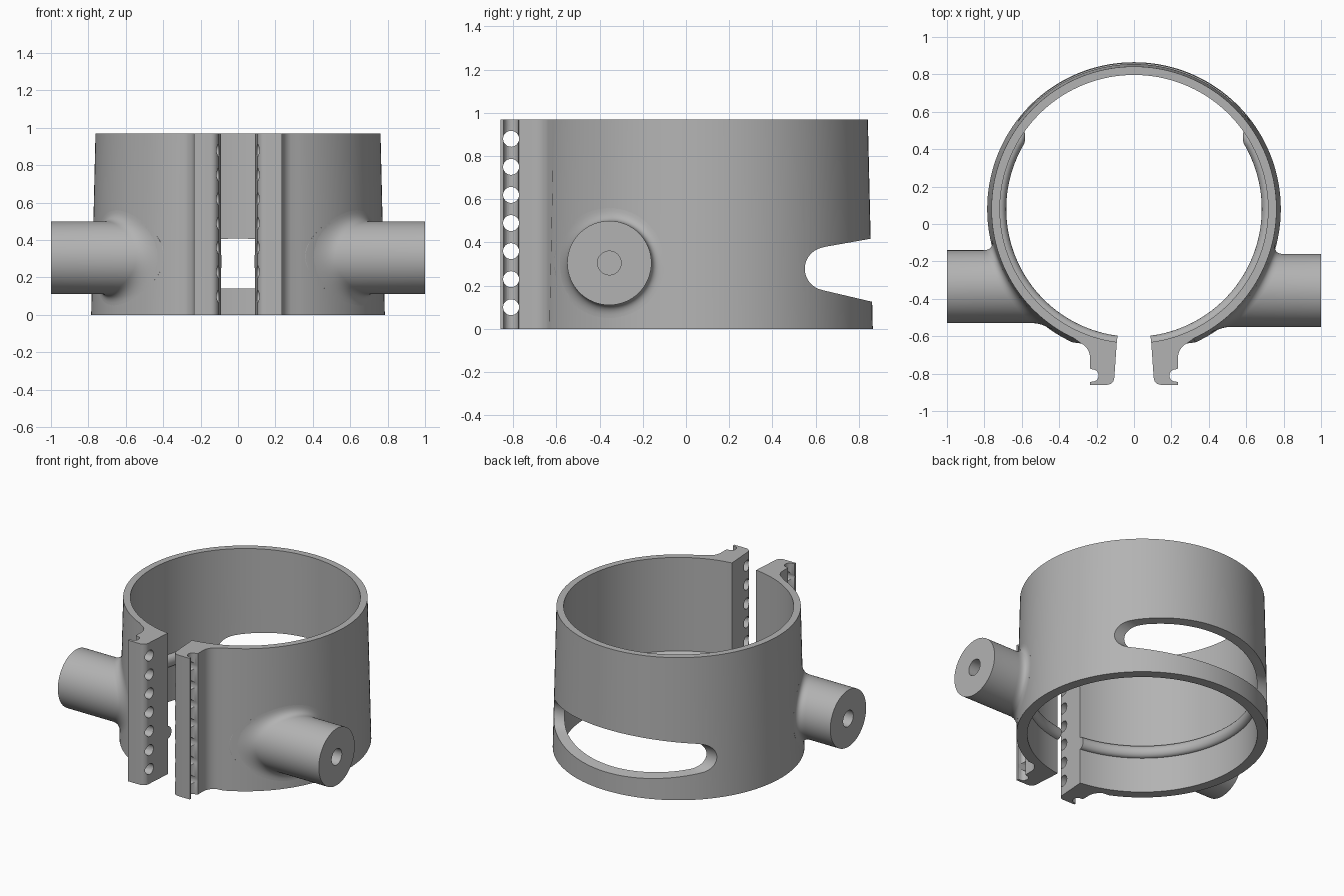
import bpy, bmesh
from math import sin, cos, pi, sqrt, atan2
from mathutils import Vector

if "Cube" in bpy.data.objects:
    bpy.data.objects.remove(bpy.data.objects["Cube"])

CY = 0.08                      # ring centre on y
R_BOT, R_TOP, R_IN = 0.785, 0.762, 0.717
HEIGHT = 0.97
SEG = 128

grey = bpy.data.materials.new("plain_grey")
grey.use_nodes = True
grey.diffuse_color = (0.45, 0.45, 0.45, 1)
grey.node_tree.nodes["Principled BSDF"].inputs["Base Color"].default_value = grey.diffuse_color


def make_object(name, bm):
    bmesh.ops.recalc_face_normals(bm, faces=bm.faces)
    mesh = bpy.data.meshes.new(name)
    bm.to_mesh(mesh)
    bm.free()
    mesh.materials.append(grey)
    obj = bpy.data.objects.new(name, mesh)
    bpy.context.collection.objects.link(obj)
    return obj


def skin(bm, rings):
    """Bridge consecutive closed rings of points with quads."""
    loops = [[bm.verts.new(p) for p in ring] for ring in rings]
    for a, b in zip(loops, loops[1:]):
        n = len(a)
        for i in range(n):
            bm.faces.new((a[i], a[(i + 1) % n], b[(i + 1) % n], b[i]))
    return loops


def smooth(obj):
    bpy.ops.object.select_all(action='DESELECT')
    obj.select_set(True)
    bpy.context.view_layer.objects.active = obj
    bpy.ops.object.shade_smooth_by_angle(angle=0.6)


def cut(obj, cutter):
    mod = obj.modifiers.new("cut", 'BOOLEAN')
    mod.operation, mod.solver, mod.object = 'DIFFERENCE', 'EXACT', cutter
    bpy.context.view_layer.objects.active = obj
    bpy.ops.object.modifier_apply(modifier=mod.name)
    bpy.data.objects.remove(cutter)


def arc(cx, cy, r, a0, a1, n):
    return [(cx + r * cos(a0 + (a1 - a0) * i / n), cy + r * sin(a0 + (a1 - a0) * i / n))
            for i in range(n + 1)]


# Clamp band: split ring with a grooved flange on each side of the gap
flange = [(0.092, CY - sqrt(R_IN ** 2 - 0.092 ** 2))]
flange += arc(0.145, -0.82, 0.04, pi, 1.5 * pi, 6)
flange += [(0.235, -0.86), (0.235, -0.845)]
flange += arc(0.222, -0.81, 0.033, -1.5, -4.78, 10)
flange += [(0.235, -0.773)]
flange += arc(0.32, -0.715, 0.085, pi, pi / 2 + 0.45, 8)
a_out = atan2(-0.715, 0.33)
outer = arc(0, CY, R_BOT, a_out, pi - a_out, SEG)
a_in = atan2(flange[0][1] - CY, flange[0][0])
inner = arc(0, CY, R_IN, pi - a_in, a_in, SEG)
outline = flange + outer + [(-x, y) for x, y in reversed(flange)] + inner[1:-1]
first, last = len(flange), len(flange) + len(outer)
k = R_TOP / R_BOT
bottom = [(x, y, 0) for x, y in outline]
top = [(x * k, CY + (y - CY) * k, HEIGHT) if first <= i < last else (x, y, HEIGHT)
       for i, (x, y) in enumerate(outline)]
bm = bmesh.new()
for loop in skin(bm, [bottom, top]):
    bm.faces.new(loop)
band = make_object("clamp_band", bm)

# Back window: rounded slot that widens towards the back
slot = [(1.0, 0.443), (0.65, 0.381)]
slot += arc(0.65, 0.278, 0.1, pi / 2 + 0.2, 1.5 * pi - 0.2, 16)
slot += [(0.65, 0.175), (1.0, 0.093)]
bm = bmesh.new()
for loop in skin(bm, [[(x, y, z) for y, z in slot] for x in (-1, 1)]):
    bm.faces.new(loop)
cut(band, make_object("window_cutter", bm))

# Row of bolt holes through both flanges
bm = bmesh.new()
for i in range(7):
    ring = arc(-0.81, 0.1 + 0.13 * i, 0.037, 0, 2 * pi * 23 / 24, 23)
    for loop in skin(bm, [[(x, y, z) for y, z in ring] for x in (-0.4, 0.4)]):
        bm.faces.new(loop)
cut(band, make_object("bolt_hole_cutter", bm))
smooth(band)

# Inner rib: half-round bead from the gap to each window end
RIB_Z = 0.285
for side, name in ((1, "left_inner_rib"), (-1, "right_inner_rib")):
    a_end = 0.61
    rings = []
    for i in range(61):
        a = a_in + (a_end - a_in) * i / 60
        s = min(1, sqrt(max(0.02, (a_end - a) / 0.07)))
        prof = [(R_IN + 0.015, RIB_Z + 0.042 * s), (R_IN + 0.015, RIB_Z - 0.042 * s)]
        prof += [(R_IN - 0.034 * s * cos(t), RIB_Z + 0.042 * s * sin(t))
                 for t in [-pi / 2 + pi * j / 10 for j in range(11)]]
        rings.append([(side * r * cos(a), CY + r * sin(a), z) for r, z in prof])
    bm = bmesh.new()
    loops = skin(bm, rings)
    bm.faces.new(loops[0])
    bm.faces.new(loops[-1])
    smooth(make_object(name, bm))

# Side pegs: cylinders with a blind centre hole, filleted into the band
PEG_R, FILLET, PEG_Z, N = 0.195, 0.06, 0.305, 64


def wall_x(r, t, yc):
    y, z = yc + r * cos(t), PEG_Z + r * sin(t)
    radius = R_BOT + (R_TOP - R_BOT) * z / HEIGHT
    return sqrt(radius ** 2 - (y - CY) ** 2)


def peg_ring(r, yc, side, x_at):
    return [(side * x_at(t), yc + r * cos(t), PEG_Z + r * sin(t))
            for t in [2 * pi * i / N for i in range(N)]]


for side, yc, name in ((1, -0.355, "left_peg"), (-1, -0.335, "right_peg")):
    rings = [peg_ring(r, yc, side, lambda t, x=x: x)
             for r, x in ((0.055, 0.8), (0.055, 1.0), (PEG_R, 1.0))]
    for j in range(9):
        u = j / 8
        r = PEG_R + FILLET * u * u
        rings.append(peg_ring(r, yc, side, lambda t: (
            (1 - u) ** 2 * (wall_x(PEG_R, t, yc) + FILLET)
            + 2 * u * (1 - u) * wall_x(PEG_R, t, yc)
            + u * u * wall_x(PEG_R + FILLET, t, yc))))
    rings.append(peg_ring(PEG_R + FILLET, yc, side,
                          lambda t: wall_x(PEG_R + FILLET, t, yc) - 0.03))
    bm = bmesh.new()
    loops = skin(bm, rings)
    bm.faces.new(loops[0])
    smooth(make_object(name, bm))
